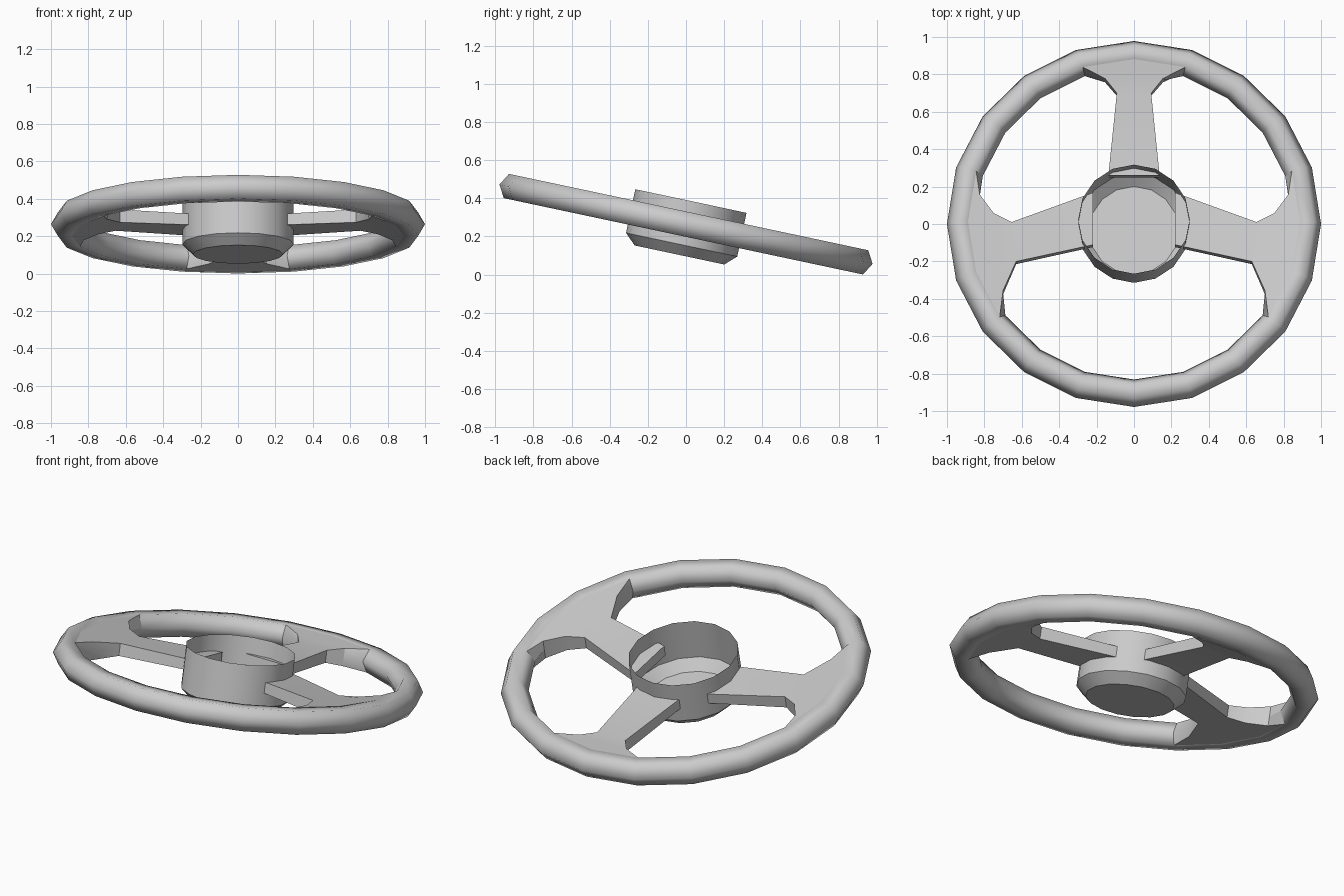
import bpy, bmesh
from math import sin, cos, pi, radians
from mathutils import Matrix

cube = bpy.data.objects.get("Cube")
if cube:
    bpy.data.objects.remove(cube, do_unlink=True)

GREY = (0.6, 0.6, 0.6, 1)
grey = bpy.data.materials.new("plain grey")
grey.use_nodes = True
grey.diffuse_color = GREY
grey.node_tree.nodes["Principled BSDF"].inputs["Base Color"].default_value = GREY

# The whole wheel is modelled flat, then tilted and lifted onto the ground
TILT = Matrix.Translation((0, 0, 0.264)) @ Matrix.Rotation(radians(-12), 4, 'X')
RIM_R, TUBE_R, SEGMENTS = 0.925, 0.075, 20
SHOULDER_R = RIM_R + TUBE_R * cos(2 * pi / 3)
SHOULDER_H = TUBE_R * sin(pi / 3)
INNER_R = RIM_R - TUBE_R


def finish(bm, name, angle):
    bmesh.ops.recalc_face_normals(bm, faces=bm.faces[:])
    mesh = bpy.data.meshes.new(name)
    bm.to_mesh(mesh)
    bm.free()
    mesh.transform(TILT)
    mesh.materials.append(grey)
    obj = bpy.data.objects.new(name, mesh)
    bpy.context.collection.objects.link(obj)
    bpy.ops.object.select_all(action='DESELECT')
    obj.select_set(True)
    bpy.context.view_layer.objects.active = obj
    bpy.ops.object.shade_smooth_by_angle(angle=radians(angle))
    return obj


def lathe(profile, sides, closed):
    """Revolve (radius, height) points around z."""
    bm = bmesh.new()
    rings = [[bm.verts.new((r * cos(2 * pi * i / sides), r * sin(2 * pi * i / sides), z))
              for r, z in profile] for i in range(sides)]
    count = len(profile)
    for i in range(sides):
        a, b = rings[i], rings[(i + 1) % sides]
        for j in range(count if closed else count - 1):
            k = (j + 1) % count
            bm.faces.new((a[j], b[j], b[k], a[k]))
    return bm, rings


# Rim: hexagonal tube bent into a ring
tube = [(RIM_R + TUBE_R * cos(k * pi / 3), TUBE_R * sin(k * pi / 3)) for k in range(6)]
bm, _ = lathe(tube, SEGMENTS, True)
finish(bm, "rim", 75)

# Hub: thin open cup with a chamfered base
bm, rings = lathe([(0.298, 0.124), (0.298, -0.11), (0.24, -0.165)], 16, False)
bm.faces.new([ring[-1] for ring in rings])
finish(bm, "hub", 30)


def spoke(name, first_edge, ring_angles, second_edge, mirror=1):
    """Flat arm from hub to rim; edges hold (x, y, half thickness)."""
    ring = [(SHOULDER_R * cos(radians(a)), SHOULDER_R * sin(radians(a)), SHOULDER_H)
            for a in ring_angles]
    outline = first_edge + ring + second_edge
    start, stop = len(first_edge), len(first_edge) + len(ring) - 1
    bm = bmesh.new()
    layers = []
    for level in (1, 0, -1):
        layer = []
        for i, (x, y, h) in enumerate(outline):
            # The middle layer follows the inward point of the rim tube
            s = INNER_R / SHOULDER_R if level == 0 and start <= i <= stop else 1
            layer.append(bm.verts.new((mirror * x * s, y * s, h * level)))
        layers.append(layer)
    for layer in (layers[0], layers[2]):
        bm.faces.new((layer[0], layer[1], layer[-2], layer[-1]))
        bm.faces.new(layer[1:-1])
    for upper, lower in zip(layers, layers[1:]):
        for i in range(len(outline)):
            if start <= i < stop:
                continue
            j = (i + 1) % len(outline)
            bm.faces.new((upper[i], upper[j], lower[j], lower[i]))
    return finish(bm, name, 30)


# Side spokes, mirrored
back_edge = [(0.22, 0.165, 0.03), (0.655, 0.003, 0.035), (0.75, 0.05, 0.045), (0.825, 0.15, 0.056)]
front_edge = [(0.70, -0.375, 0.052), (0.63, -0.212, 0.035), (0.22, -0.12, 0.03)]
for name, side in (("left_spoke", 1), ("right_spoke", -1)):
    spoke(name, back_edge, (18, 0, -18, -36), front_edge, side)

# Rear spoke, symmetrical
half = [(0.137, 0.26, 0.03), (0.092, 0.708, 0.035), (0.155, 0.785, 0.05)]
spoke("rear_spoke", half, (72, 90, 108), [(-x, y, h) for x, y, h in reversed(half)])
